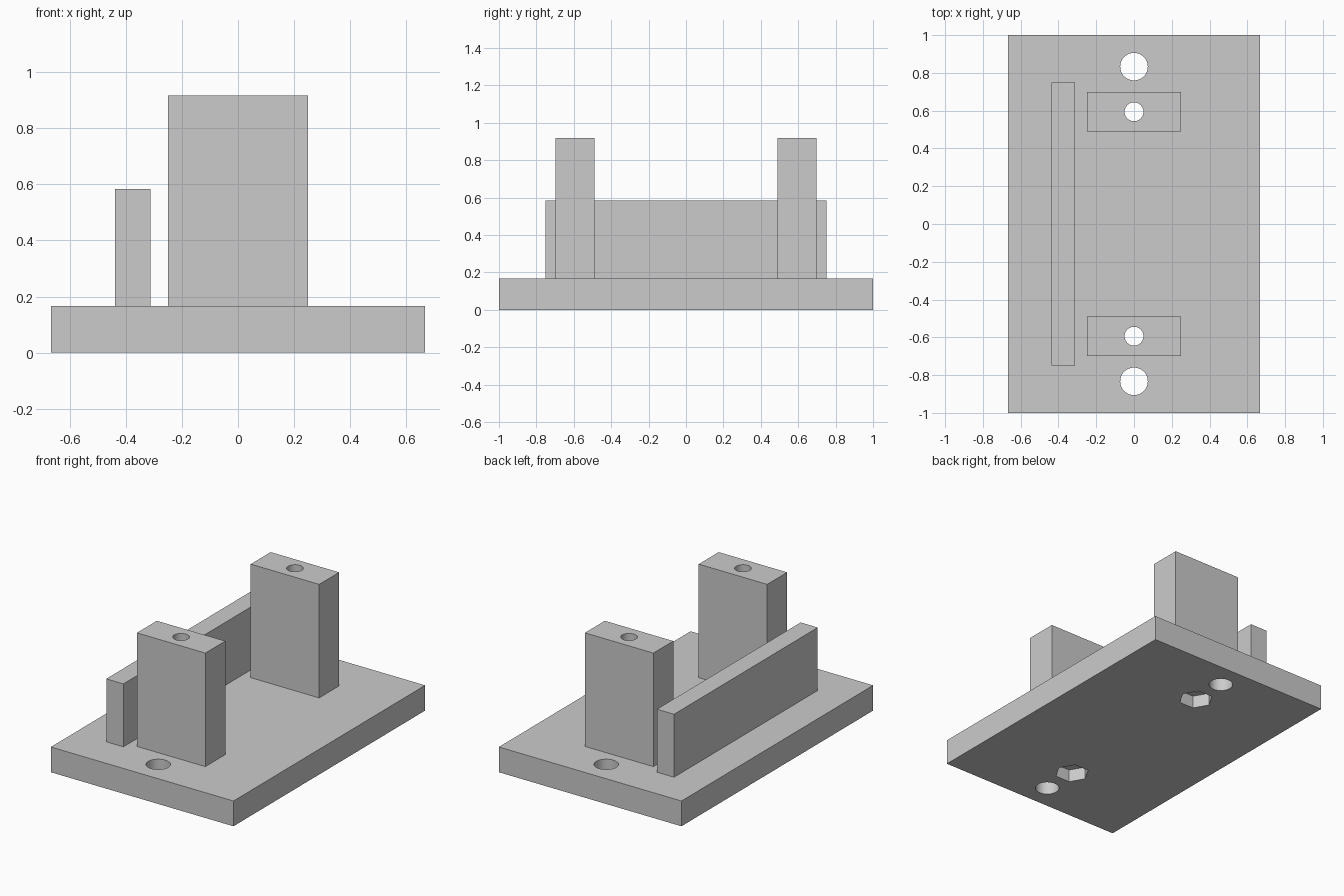
import bpy
import math

cube = bpy.data.objects.get("Cube")
if cube:
    bpy.data.objects.remove(cube, do_unlink=True)

BASE_TOP = 0.167
POST_TOP = 0.917
POST_Y = 0.594

grey = bpy.data.materials.new("plain grey")
grey.use_nodes = True
colour = (0.6, 0.6, 0.6, 1)
grey.diffuse_color = colour
grey.node_tree.nodes["Principled BSDF"].inputs["Base Color"].default_value = colour


def box(name, x0, x1, y0, y1, z0, z1):
    """Box spanning the given bounds."""
    bpy.ops.mesh.primitive_cube_add(
        size=1, location=((x0 + x1) / 2, (y0 + y1) / 2, (z0 + z1) / 2))
    ob = bpy.context.object
    ob.name = name
    ob.scale = (x1 - x0, y1 - y0, z1 - z0)
    bpy.ops.object.transform_apply(location=False, rotation=False, scale=True)
    ob.data.materials.append(grey)
    return ob


def drill(ob, y, radius, z0, z1, sides=48):
    """Cut a vertical prism out of a part, on the centre line."""
    bpy.ops.mesh.primitive_cylinder_add(
        vertices=sides, radius=radius, depth=z1 - z0, location=(0, y, (z0 + z1) / 2),
        rotation=(0, 0, math.pi / 2 if sides == 6 else 0))
    cutter = bpy.context.object
    cutter.hide_render = True
    cutter.data.materials.append(grey)
    mod = ob.modifiers.new("hole", 'BOOLEAN')
    mod.operation = 'DIFFERENCE'
    mod.solver = 'EXACT'
    mod.object = cutter
    select(ob)
    bpy.ops.object.modifier_apply(modifier=mod.name)
    bpy.data.objects.remove(cutter, do_unlink=True)


def select(ob):
    bpy.ops.object.select_all(action='DESELECT')
    ob.select_set(True)
    bpy.context.view_layer.objects.active = ob


# Base plate and long side wall
base = box("base_plate", -0.667, 0.667, -1, 1, 0, BASE_TOP)
box("side_wall", -0.4375, -0.3125, -0.75, 0.75, BASE_TOP, 0.583)
parts = [base]

for side, name in ((-1, "front_post"), (1, "back_post")):
    # Post with a screw hole down its middle
    y = side * POST_Y
    post = box(name, -0.25, 0.25, y - 0.104, y + 0.104, BASE_TOP, POST_TOP)
    drill(post, y, 0.05, 0, 1)
    parts.append(post)
    # Screw hole, hexagonal nut pocket and mounting hole in the base
    drill(base, y, 0.05, -0.1, 0.3)
    drill(base, y, 0.105, -0.1, 0.083, sides=6)
    drill(base, side * 0.833, 0.073, -0.1, 0.3)

# Round holes are smooth, all other edges stay sharp
for ob in parts:
    select(ob)
    bpy.ops.object.shade_smooth_by_angle(angle=math.radians(30))
